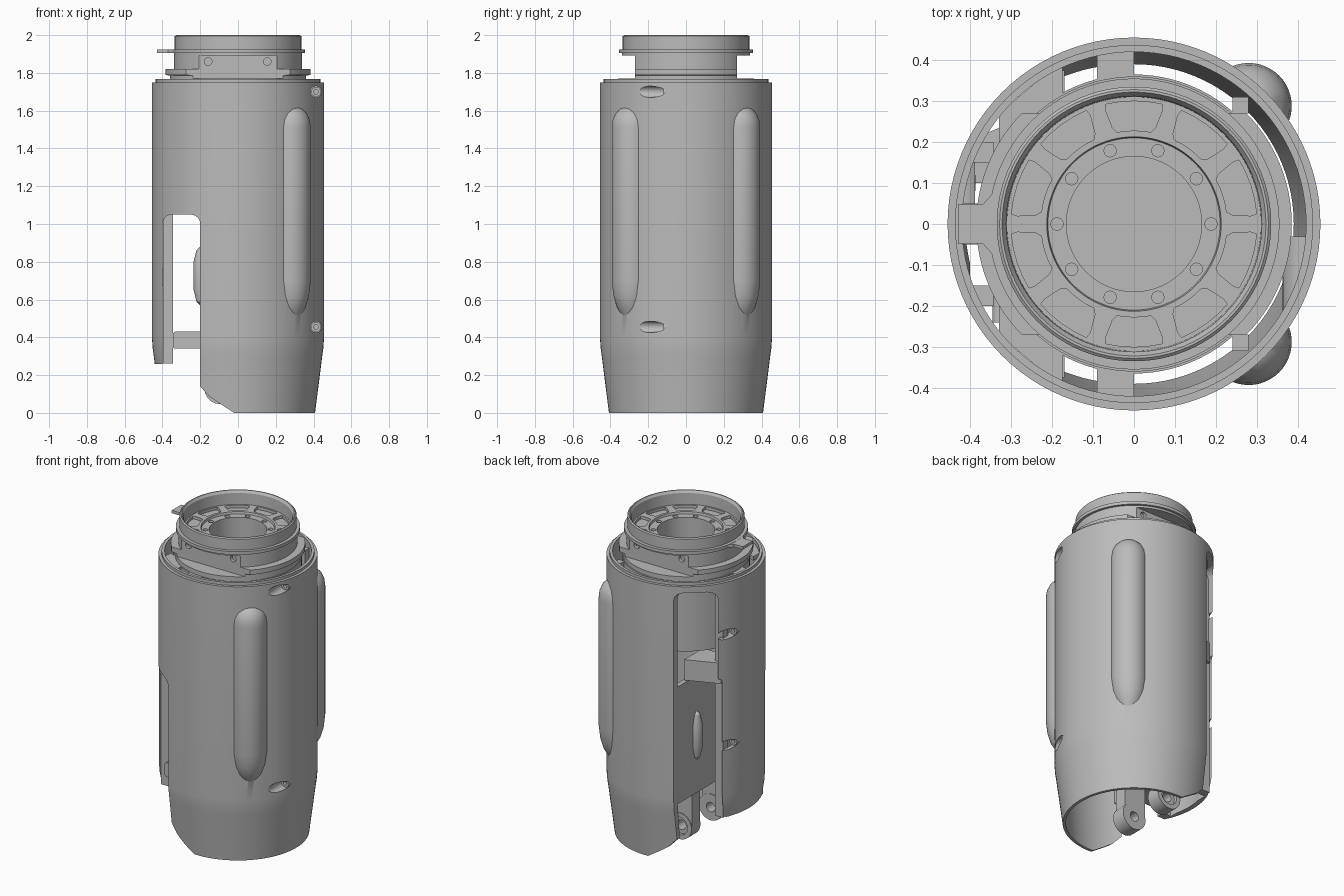
import bpy, bmesh, math
from mathutils import Matrix, Vector

if "Cube" in bpy.data.objects:
    bpy.data.objects.remove(bpy.data.objects["Cube"])

grey = bpy.data.materials.new("plain grey")
grey.use_nodes = True
grey.diffuse_color = (0.5, 0.5, 0.5, 1)
grey.node_tree.nodes["Principled BSDF"].inputs["Base Color"].default_value = (0.5, 0.5, 0.5, 1)


def finish(name, bm):
    bmesh.ops.recalc_face_normals(bm, faces=bm.faces)
    mesh = bpy.data.meshes.new(name)
    bm.to_mesh(mesh)
    bm.free()
    mesh.materials.append(grey)
    ob = bpy.data.objects.new(name, mesh)
    bpy.context.collection.objects.link(ob)
    return ob


def lathe(name, profile, ring=False, segs=96, at=(0, 0, 0)):
    """Revolve an (r, z) profile; ring closes the profile on itself."""
    bm = bmesh.new()
    vs = [bm.verts.new((r, 0, z)) for r, z in profile]
    es = [bm.edges.new(p) for p in zip(vs, vs[1:])]
    if ring:
        es.append(bm.edges.new((vs[-1], vs[0])))
    bmesh.ops.spin(bm, geom=vs + es, cent=(0, 0, 0), axis=(0, 0, 1),
                   angle=math.tau, steps=segs, use_duplicate=False)
    bmesh.ops.remove_doubles(bm, verts=bm.verts, dist=1e-4)
    bmesh.ops.translate(bm, verts=bm.verts, vec=at)
    return finish(name, bm)


def box(name, x, y, z, round_y=0):
    """Box from ranges, optionally rounding the edges along y."""
    bm = bmesh.new()
    bmesh.ops.create_cube(bm, size=1)
    for v in bm.verts:
        v.co = [min(r) + (c + 0.5) * abs(r[1] - r[0]) for c, r in zip(v.co, (x, y, z))]
    if round_y:
        es = [e for e in bm.edges
              if abs((e.verts[0].co - e.verts[1].co).normalized().y) > 0.9]
        bmesh.ops.bevel(bm, geom=es, offset=round_y, segments=6, profile=0.5, affect='EDGES')
    return finish(name, bm)


def rod(name, x, z, y0, y1, r, segs=32):
    """Cylinder along y."""
    bm = bmesh.new()
    mat = Matrix.Translation((x, (y0 + y1) / 2, z)) @ Matrix.Rotation(math.pi / 2, 4, 'X')
    bmesh.ops.create_cone(bm, cap_ends=True, segments=segs, radius1=r, radius2=r,
                          depth=abs(y1 - y0), matrix=mat)
    return finish(name, bm)


def prism(name, outline, depth):
    """Extrude an outline of points along a vector."""
    bm = bmesh.new()
    face = bm.faces.new([bm.verts.new(p) for p in outline])
    new = bmesh.ops.extrude_face_region(bm, geom=[face])["geom"]
    bmesh.ops.translate(bm, vec=depth, verts=[g for g in new if isinstance(g, bmesh.types.BMVert)])
    return finish(name, bm)


def combine(ob, others, operation):
    """Apply booleans in turn and delete the operands."""
    for other in others:
        mod = ob.modifiers.new("bool", 'BOOLEAN')
        mod.operation, mod.solver, mod.object = operation, 'EXACT', other
    bpy.context.view_layer.update()
    dg = bpy.context.evaluated_depsgraph_get()
    mesh = bpy.data.meshes.new_from_object(ob.evaluated_get(dg))
    ob.modifiers.clear()
    ob.data = mesh
    for other in others:
        bpy.data.objects.remove(other)


# Outer shell with two broad raised ribs
shell = lathe("outer_shell", [(0, 0), (0.408, 0), (0.446, 0.3), (0.453, 0.35), (0.455, 0.4),
                              (0.455, 1.75), (0.437, 1.75), (0.437, 1.768), (0, 1.768)])
rib_profile = [(0, 0.44), (0.03, 0.47), (0.055, 0.52), (0.078, 0.56), (0.096, 0.62), (0.105, 0.7),
               (0.105, 1.51), (0.1, 1.55), (0.085, 1.585), (0.06, 1.61), (0.03, 1.625), (0, 1.63)]
ribs = [lathe("rib", rib_profile, segs=48, at=(0.28, s * 0.288, 0)) for s in (-1, 1)]
combine(shell, ribs, 'UNION')

# Hollow interior, leaving bosses around the four screw bores
screws = [(1, 1.7), (1, 0.455), (-1, 1.42), (-1, 0.72)]
cavity = lathe("cavity", [(0, -0.1), (0.385, -0.1), (0.39, 0), (0.42, 0.36), (0.42, 1.9), (0, 1.9)])
combine(cavity, [rod("boss", s * 0.413, z, -s * 0.24, -s * 0.03, 0.05) for s, z in screws], 'DIFFERENCE')
cutters = [
    cavity,
    box("front_opening", (-0.4, -0.2), (-0.6, -0.05), (-0.2, 1.05), 0.05),
    box("back_window", (-0.388, -0.2), (0.05, 0.6), (0.5, 1.71), 0.05),
    box("back_opening", (-0.402, -0.2), (0.05, 0.6), (-0.2, 1.15), 0.02),
    prism("bottom_cut", [(x, -0.7, z) for x, z in (
        (-0.6, -0.1), (-0.6, 0.26), (-0.2, 0.26), (-0.2, 0.14), (-0.15, 0.085),
        (-0.09, 0.045), (-0.02, 0), (0, -0.1))], Vector((0, 1.4, 0))),
]
cutters += [rod("bore", s * 0.413, z, -s * 0.4, -s * 0.1, 0.03) for s, z in screws]
combine(shell, cutters, 'DIFFERENCE')
parts = [shell]

# Screw heads sunk in the bores
for s, z in screws:
    parts.append(lathe("screw_head", [(0.012, -0.02), (0.012, 0.02), (0.026, 0.02), (0.026, -0.02)],
                       ring=True, segs=24))
    parts[-1].data.transform(Matrix.Translation((s * 0.413, -s * 0.1, z)) @ Matrix.Rotation(math.pi / 2, 4, 'X'))

# Neck collar with stepped bore, flange and flats
neck = lathe("neck_collar", [
    (0.328, 2), (0.335, 1.994), (0.335, 1.925), (0.355, 1.925), (0.355, 1.905), (0.34, 1.905),
    (0.34, 1.82), (0.385, 1.82), (0.385, 1.79), (0.36, 1.785), (0.36, 1.72), (0.165, 1.72),
    (0.165, 1.9), (0.21, 1.9), (0.213, 1.914), (0.31, 1.914), (0.312, 1.985), (0.322, 2)], ring=True)
cutters = [box("flat", (-0.6, 0.6), (s * 0.27, s * 0.6), (1.769, 1.892)) for s in (-1, 1)]
cutters += [rod("side_hole", x, 1.86, s * 0.25, s * 0.3, 0.02, 20) for x in (-0.158, 0.155) for s in (-1, 1)]
for k in range(10):
    mid = math.radians(18 + 36 * k)
    arc = [math.radians(a) for a in (-14, -7, 0, 7, 14)]
    outline = [(0.3, a * 0.95) for a in arc] + [(0.285, arc[-1])]
    outline += [(0.24, arc[-1] * 0.9)] + [(0.228, a * 0.75) for a in reversed(arc)] + [(0.24, arc[0] * 0.9)]
    outline += [(0.285, arc[0])]
    cutters.append(prism("pocket", [(r * math.cos(mid + a), r * math.sin(mid + a), 1.896)
                                    for r, a in outline], Vector((0, 0, 0.06))))
    turn = mid + math.radians(18)
    cutters.append(lathe("pin_hole", [(0, 1.88), (0.015, 1.88), (0.015, 1.95), (0, 1.95)], segs=20,
                         at=(0.188 * math.cos(turn), 0.188 * math.sin(turn), 0)))
combine(neck, cutters, 'DIFFERENCE')
parts.append(neck)

# Locating tab on the flange
parts.append(prism("locating_tab", [(x, y, 1.906) for x, y in (
    (-0.43, -0.047), (-0.37, -0.047), (-0.34, -0.08), (-0.34, 0.08), (-0.37, 0.047), (-0.43, 0.047))],
    Vector((0, 0, 0.018))))

# Inner sleeve below the neck, closed by a floor
parts.append(lathe("inner_sleeve", [(0, 1.3), (0.365, 1.3), (0.365, 1.74), (0.34, 1.74), (0.34, 1.34), (0, 1.34)]))

# Spacers between sleeve and shell, and flanges stiffening the narrow side panel
for s in (-1, 1):
    parts.append(box("side_spacer", (-0.09, 0), (s * 0.35, s * 0.425), (1.55, 1.74)))
    parts.append(prism("corner_plate", [(x, s * y, 1.715) for x, y in (
        (-0.175, 0.26), (-0.175, 0.385), (-0.21, 0.37), (-0.33, 0.27), (-0.33, 0.2))], Vector((0, 0, 0.025))))
    parts.append(box("right_spacer", (0.24, 0.28), (s * 0.27, s * 0.31), (1.55, 1.74)))
    parts.append(box("panel_flange", (-0.398, -0.343), (s * 0.15, s * 0.2), (0.262, 1.7)))
parts.append(box("tab_spacer", (-0.425, -0.34), (-0.05, 0.05), (1.5, 1.74)))

# Flat inner wall, its oval bump, and the cross members of the opening
parts.append(box("inner_wall", (-0.2, -0.17), (-0.375, 0.375), (0.36, 1.1)))
parts.append(lathe("wall_bump", [(0, 0.57), (0.02, 0.59), (0.035, 0.65), (0.035, 0.8), (0.02, 0.86), (0, 0.88)],
                   segs=24, at=(-0.2, 0.18, 0)))
parts.append(prism("window_sill", [(x, y, 1.11) for x, y in (
    (-0.39, 0.1), (-0.39, 0.21), (-0.19, 0.29), (-0.19, 0.1))], Vector((0, 0, 0.13))))
parts.append(box("lower_bar", (-0.345, -0.18), (-0.24, -0.1), (0.34, 0.43), 0.015))

# Pivot lugs with drilled eyes and support arms
for s in (-1, 1):
    lug = rod("pivot_lug", -0.095, 0.13, s * 0.11, s * 0.2, 0.083, 40)
    combine(lug, [box("arm", (-0.178, -0.03), (s * 0.115, s * 0.195), (0.13, 0.4))], 'UNION')
    combine(lug, [rod("eye", -0.095, 0.13, s * 0.08, s * 0.23, 0.03),
                  rod("recess", -0.095, 0.13, s * 0.18, s * 0.23, 0.055)], 'DIFFERENCE')
    parts.append(lug)

# Smooth the round surfaces, keep edges crisp
bpy.ops.object.select_all(action='DESELECT')
for ob in parts:
    ob.select_set(True)
bpy.context.view_layer.objects.active = shell
bpy.ops.object.shade_smooth_by_angle(angle=math.radians(30))
